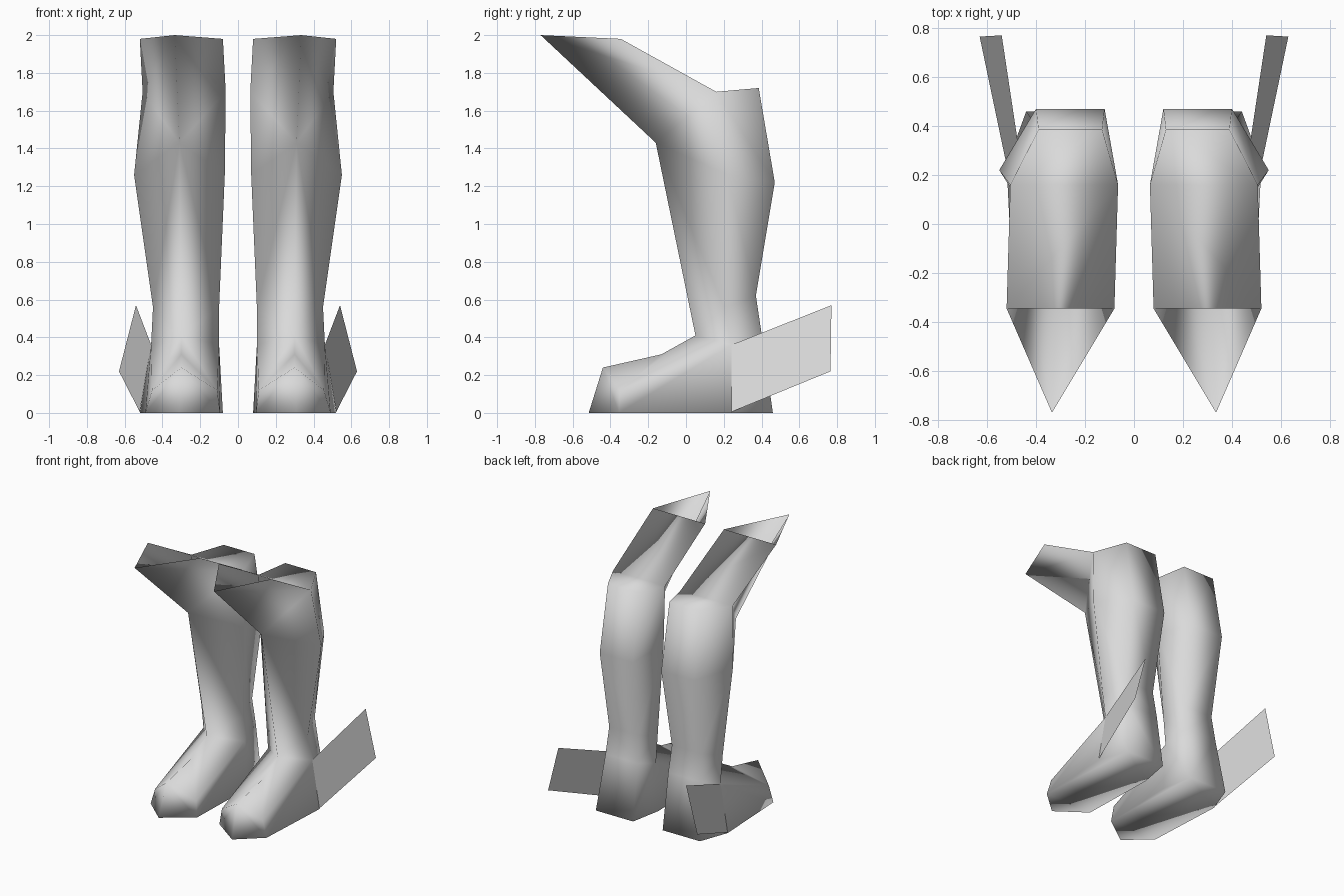
import bpy, bmesh

if "Cube" in bpy.data.objects:
    bpy.data.objects.remove(bpy.data.objects["Cube"])

grey = bpy.data.materials.new("plain_grey")
grey.diffuse_color = (0.7, 0.7, 0.7, 1)
grey.use_nodes = True
grey.node_tree.nodes["Principled BSDF"].inputs["Base Color"].default_value = grey.diffuse_color


def mirrored_part(name, points, faces, closed):
    """Mesh from named points, smooth shaded and mirrored across x = 0."""
    bm = bmesh.new()
    v = {key: bm.verts.new(co) for key, co in points.items()}
    for face in faces:
        bm.faces.new([v[k] for k in face])
    if closed:
        bmesh.ops.recalc_face_normals(bm, faces=bm.faces[:])
    for f in bm.faces:
        f.smooth = True
    mesh = bpy.data.meshes.new(name)
    bm.to_mesh(mesh)
    bm.free()
    mesh.materials.append(grey)
    obj = bpy.data.objects.new(name, mesh)
    bpy.context.collection.objects.link(obj)
    mod = obj.modifiers.new("Mirror", 'MIRROR')
    mod.use_mirror_merge = False
    return obj


# Shaft rings: outer side, outer back, inner back, inner side
rings = {
    "calf": [(.55, .22, 1.26), (.40, .47, 1.22), (.12, .47, 1.22), (.07, .17, 1.26)],
    "shin": [(.45, .20, .56), (.39, .37, .62), (.14, .37, .62), (.10, .20, .56)],
    "ankle": [(.46, .24, .36), (.40, .40, .42), (.13, .40, .42), (.10, .22, .36)],
}
pts = {(ring, i): co for ring, row in rings.items() for i, co in enumerate(row)}

# Front ridge, knee guard rim, foot and sole
pts.update({
    "knee_front": (.31, -.16, 1.43), "ankle_front": (.30, .05, .41),
    "tip": (.335, -.77, 2.0),
    "corner_o": (.52, -.345, 1.98), "corner_i": (.08, -.345, 1.98),
    "knee_o": (.505, .16, 1.70), "knee_i": (.065, .16, 1.70),
    "back_o": (.39, .385, 1.72), "back_i": (.13, .385, 1.72),
    "instep": (.30, -.13, .31), "toe": (.30, -.44, .24),
    "toe_side_o": (.455, -.35, .12), "toe_side_i": (.11, -.35, .12),
    "sole_toe": (.31, -.515, 0),
    "sole_ball_o": (.49, -.355, 0), "sole_ball_i": (.095, -.36, 0),
    "sole_mid_o": (.52, .24, 0), "sole_mid_i": (.08, .22, 0),
    "heel_o": (.44, .46, 0), "heel_i": (.125, .46, 0),
})

# Back of the shaft, knee top behind the open tip, heel and sole
faces = [
    ["corner_o", "knee_o", "knee_i", "corner_i"],
    ["knee_o", "back_o", "back_i", "knee_i"],
    ["back_o", "back_i", ("calf", 2), ("calf", 1)],
    [("calf", 1), ("calf", 2), ("shin", 2), ("shin", 1)],
    [("shin", 1), ("shin", 2), ("ankle", 2), ("ankle", 1)],
    [("ankle", 1), ("ankle", 2), "heel_i", "heel_o"],
    ["sole_toe", "sole_ball_o", "sole_mid_o", "heel_o",
     "heel_i", "sole_mid_i", "sole_ball_i"],
]

# Outer and inner sides share one layout
for s, side, back in (("_o", 0, 1), ("_i", 3, 2)):
    calf, shin, ankle = (("calf", side), ("shin", side), ("ankle", side))
    faces += [
        ["tip", "corner" + s, "knee" + s, "knee_front"],
        ["knee" + s, calf, "knee_front"],
        ["knee" + s, "back" + s, ("calf", back), calf],
        [calf, ("calf", back), ("shin", back), shin],
        [shin, ("shin", back), ("ankle", back), ankle],
        ["knee_front", calf, shin],
        ["knee_front", shin, "ankle_front"],
        ["ankle_front", shin, ankle],
        ["ankle_front", "instep", "toe_side" + s, ankle],
        ["instep", "toe", "toe_side" + s],
        ["toe", "sole_toe", "sole_ball" + s, "toe_side" + s],
        [ankle, "toe_side" + s, "sole_ball" + s, "sole_mid" + s],
        [ankle, "sole_mid" + s, "heel" + s, ("ankle", back)],
    ]
mirrored_part("boots", pts, faces, True)

# Thin swept plates on the outer ankles
mirrored_part("ankle_wings", {
    "a": (.46, .24, .36), "b": (.54, .77, .57),
    "c": (.63, .765, .22), "d": (.52, .24, .005),
}, [["d", "c", "b", "a"]], False)
